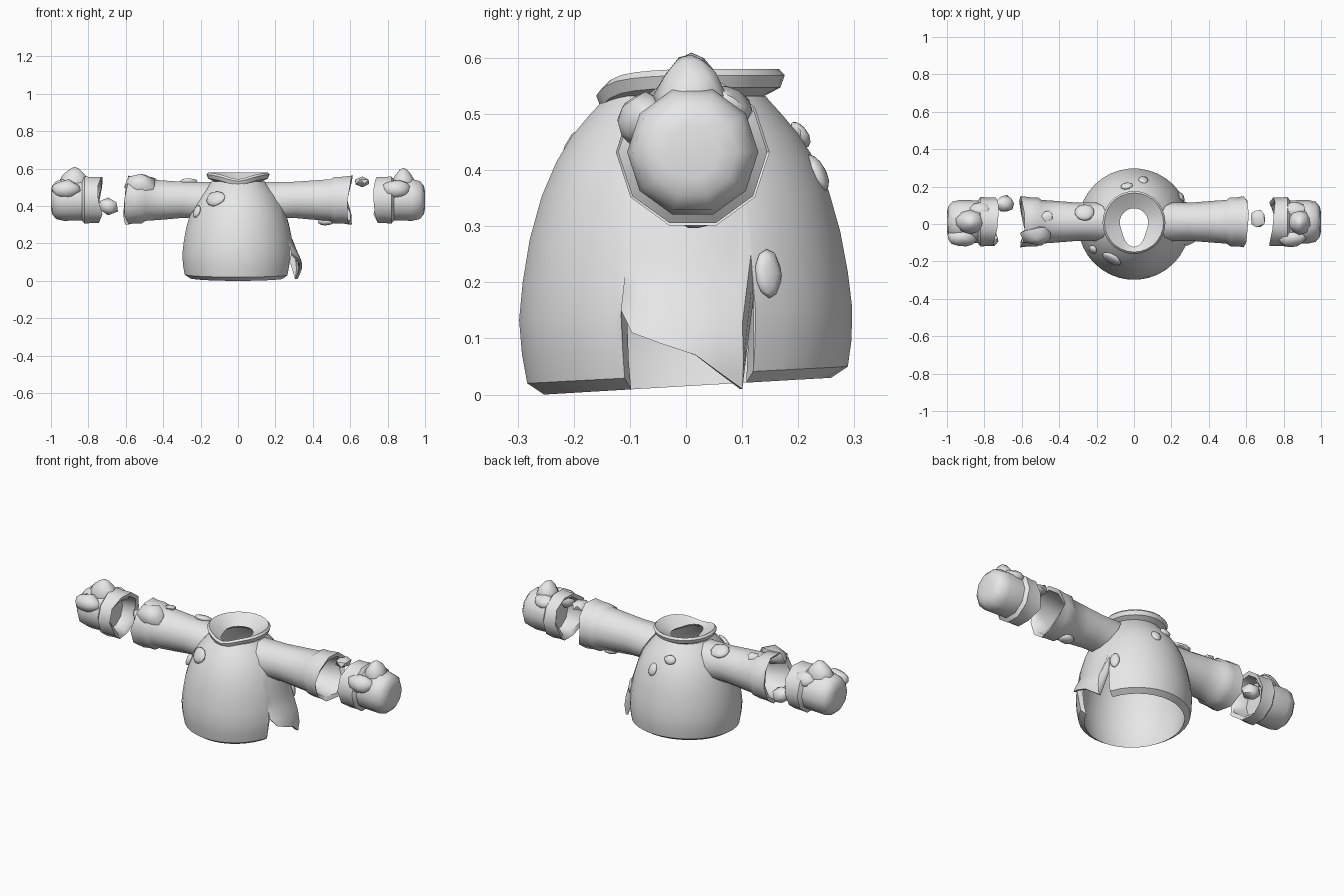
import bpy, bmesh, math, random
from mathutils import Vector

if "Cube" in bpy.data.objects:
    bpy.data.objects.remove(bpy.data.objects["Cube"], do_unlink=True)
random.seed(4)

grey = bpy.data.materials.new("plain_grey")
grey.use_nodes = True
grey.diffuse_color = (0.8, 0.8, 0.8, 1)
grey.node_tree.nodes["Principled BSDF"].inputs["Base Color"].default_value = (0.8, 0.8, 0.8, 1)


def finish(name, bm, angle):
    bmesh.ops.remove_doubles(bm, verts=bm.verts, dist=0.0002)
    bmesh.ops.recalc_face_normals(bm, faces=bm.faces)
    mesh = bpy.data.meshes.new(name)
    bm.to_mesh(mesh)
    bm.free()
    ob = bpy.data.objects.new(name, mesh)
    bpy.context.collection.objects.link(ob)
    mesh.materials.append(grey)
    bpy.ops.object.select_all(action='DESELECT')
    ob.select_set(True)
    bpy.context.view_layer.objects.active = ob
    bpy.ops.object.shade_smooth_by_angle(angle=math.radians(angle))


def skin(name, rings, loop_rings=True, angle=45):
    """Join closed rings of points with quads; optionally join last to first."""
    bm = bmesh.new()
    grid = [[bm.verts.new(p) for p in ring] for ring in rings]
    n, m = len(grid), len(grid[0])
    for i in range(n if loop_rings else n - 1):
        a, b = grid[i], grid[(i + 1) % n]
        for j in range(m):
            k = (j + 1) % m
            bm.faces.new((a[j], a[k], b[k], b[j]))
    finish(name, bm, angle)


def lerp(table, z):
    if z <= table[0][0]:
        return table[0][1]
    for (z0, r0), (z1, r1) in zip(table, table[1:]):
        if z <= z1:
            return r0 + (r1 - r0) * (z - z0) / (z1 - z0)
    return table[-1][1]


# Torso: hollow bell, tilted hem, torn flap on the left side
PROFILE = [(0.02, 0.284), (0.08, 0.295), (0.14, 0.299), (0.21, 0.291), (0.28, 0.279),
           (0.375, 0.252), (0.446, 0.216), (0.49, 0.18), (0.514, 0.158), (0.532, 0.142)]
LEVELS = (0, 0.1, 0.22, 0.35, 0.5, 0.65, 0.77, 0.86, 0.93, 0.97, 1)
FLAP = [(-22, 0.15), (-16.5, 0.11), (-7, 0.09), (3, 0.07), (10, 0.04), (17.5, 0.01), (24, 0.17)]
columns = [(-22.5, None)] + FLAP + [(24.6, None)]
columns += [(a, None) for a in range(35, 336, 10)]

torso = []
for deg, hem in columns:
    a = math.radians(deg)
    flap = hem is not None
    zb = hem if flap else 0.035 + 0.015 * math.sin(a)
    bulge = 0.05 * min(1, 3 * (1 - (deg / 24) ** 2)) if flap else 0
    thick, drop = (0.014, 0) if flap else (0.03, 0.02)
    outer, inner = [], []
    for t in LEVELS:
        z = zb + t * (0.532 - zb)
        r = lerp(PROFILE, z) + bulge * min(1, max(0, (0.21 - z) / 0.12))
        ri = r - thick * (1 - t) - 0.008 * t
        zi = z - drop * (1 - t)
        outer.append((r * math.cos(a), r * math.sin(a), z))
        inner.append((ri * math.cos(a), ri * math.sin(a), zi))
    torso.append(outer + inner[::-1])
skin("torso", torso, angle=40)

# Collar: flared ring with a teardrop neck opening, dipping at the front
collar = []
for i in range(28):
    a = 2 * math.pi * i / 28
    c, s = math.cos(a), math.sin(a)
    front = max(0, -s)
    hole = 0.076 + 0.055 * front ** 5
    top = 0.577 - 0.014 * front ** 2 - 0.022 * front ** 10
    section = [(hole, 0.533), (0.5 * (hole + 0.165), 0.5 * (0.535 + top)), (0.158, top + 0.003),
               (0.168, top - 0.008), (0.160, top - 0.03), (hole + 0.022, 0.515)]
    collar.append([(r * c, 0.008 + r * s, z) for r, z in section])
skin("collar", collar, angle=40)

# Sleeves and hands: rings of (distance, radius, jagged amount, shoulder slant)
SLEEVE = [(0.20, 0.102, 0, 1), (0.30, 0.102, 0, 0.25), (0.40, 0.110, 0, 0), (0.495, 0.117, 0, 0),
          (0.515, 0.131, 0, 0), (0.555, 0.131, 0, 0), (0.600, 0.137, 0.7, 0), (0.590, 0.115, 1, 0),
          (0.50, 0.100, 0, 0), (0.30, 0.090, 0, 0.25), (0.20, 0.090, 0, 1)]
HAND = [(0.82, 0, 0, 0), (0.82, 0.094, 0, 0), (0.75, 0.108, 1, 0), (0.740, 0.130, 0.7, 0),
        (0.785, 0.129, 0, 0), (0.820, 0.133, 0, 0), (0.835, 0.114, 0, 0), (0.93, 0.117, 0, 0),
        (0.972, 0.107, 0, 0), (0.994, 0.080, 0, 0), (1.0, 0.048, 0, 0), (1.0, 0, 0, 0)]
JAG = (0.01, -0.022, 0.006, 0.02, 0.01, 0.0, -0.02, -0.022, -0.012, 0.012)


def limb(name, sign, profile, loop, shift):
    rings = []
    for x, r, jag, slant in profile:
        ring = []
        for i in range(10):
            a = 2 * math.pi * i / 10
            px = x + jag * JAG[(i + shift) % 10] - slant * 0.06 * math.sin(a)
            ring.append((sign * px, 0.012 + r * math.cos(a), 0.432 + r * math.sin(a)))
        rings.append(ring)
    skin(name, rings, loop)


for side, sign, shift in (("left", 1, 1), ("right", -1, 4)):
    limb(side + "_sleeve", sign, SLEEVE, True, shift)
    limb(side + "_hand", sign, HAND, False, shift + 1)


def lump(name, at, size, normal=(0, 0, 1), jitter=0.12, peak=0, detail=1):
    """Irregular rounded rock; its local z follows the normal."""
    bm = bmesh.new()
    bmesh.ops.create_icosphere(bm, subdivisions=detail, radius=1)
    turn = Vector(normal).to_track_quat('Z', 'Y')
    for v in bm.verts:
        p = v.co * (1 + random.uniform(-jitter, jitter))
        if p.z > 0:
            p.x *= 1 - peak * p.z
            p.y *= 1 - peak * p.z
        v.co = Vector(at) + turn @ Vector((p.x * size[0], p.y * size[1], p.z * size[2]))
    finish(name, bm, 50)


# Flat patches on the torso and sleeves
PATCHES = [("front_patch_large", (-0.12, -0.185, 0.44), (0.056, 0.045, 0.016), (-0.45, -0.75, 0.45)),
           ("front_patch_small", (-0.22, -0.137, 0.37), (0.026, 0.036, 0.014), (-0.8, -0.52, 0.4)),
           ("back_patch_upper", (-0.04, 0.203, 0.463), (0.034, 0.026, 0.014), (-0.15, 0.8, 0.55)),
           ("back_patch_lower", (0.05, 0.235, 0.395), (0.026, 0.036, 0.014), (0.2, 0.85, 0.4)),
           ("side_patch", (0.252, 0.146, 0.215), (0.026, 0.044, 0.014), (0.86, 0.5, 0.1)),
           ("sleeve_top_patch", (-0.265, 0.062, 0.522), (0.055, 0.048, 0.018), (0, 0.45, 0.9)),
           ("sleeve_under_patch", (0.47, 0.02, 0.318), (0.045, 0.036, 0.022), (0, 0.1, -1))]
for name, at, size, normal in PATCHES:
    lump(name, at, size, normal, jitter=0.06, detail=2)

# Rocks on the right cuff
lump("cuff_rock_large", (-0.52, -0.058, 0.522), (0.09, 0.06, 0.05), (0, -0.4, 0.9))
lump("cuff_rock_small", (-0.465, 0.042, 0.535), (0.034, 0.03, 0.022))

# Rocks on the hands
for side, x_front, x_peak, x_back, width in (("right", -0.92, -0.875, -0.82, 0.082),
                                             ("left", 0.845, 0.885, 0.86, 0.062)):
    lump(side + "_knuckle_front", (x_front, -0.07, 0.488), (0.078, 0.05, 0.052),
         (0, -0.5, 0.8), 0.09, 0, 2)
    lump(side + "_knuckle_peak", (x_peak, 0.01, 0.533), (width, 0.066, 0.076),
         (0, 0, 1), 0.06, 0.4, 2)
    lump(side + "_knuckle_back", (x_back, 0.075, 0.512), (0.06, 0.045, 0.034),
         (0, 0.5, 0.8), 0.09, 0, 2)

# Loose shards between sleeves and hands
lump("left_shard", (0.665, 0.028, 0.53), (0.046, 0.054, 0.028))
lump("right_shard", (-0.695, 0.108, 0.395), (0.056, 0.05, 0.05), (0, 0, 1), 0.15)
